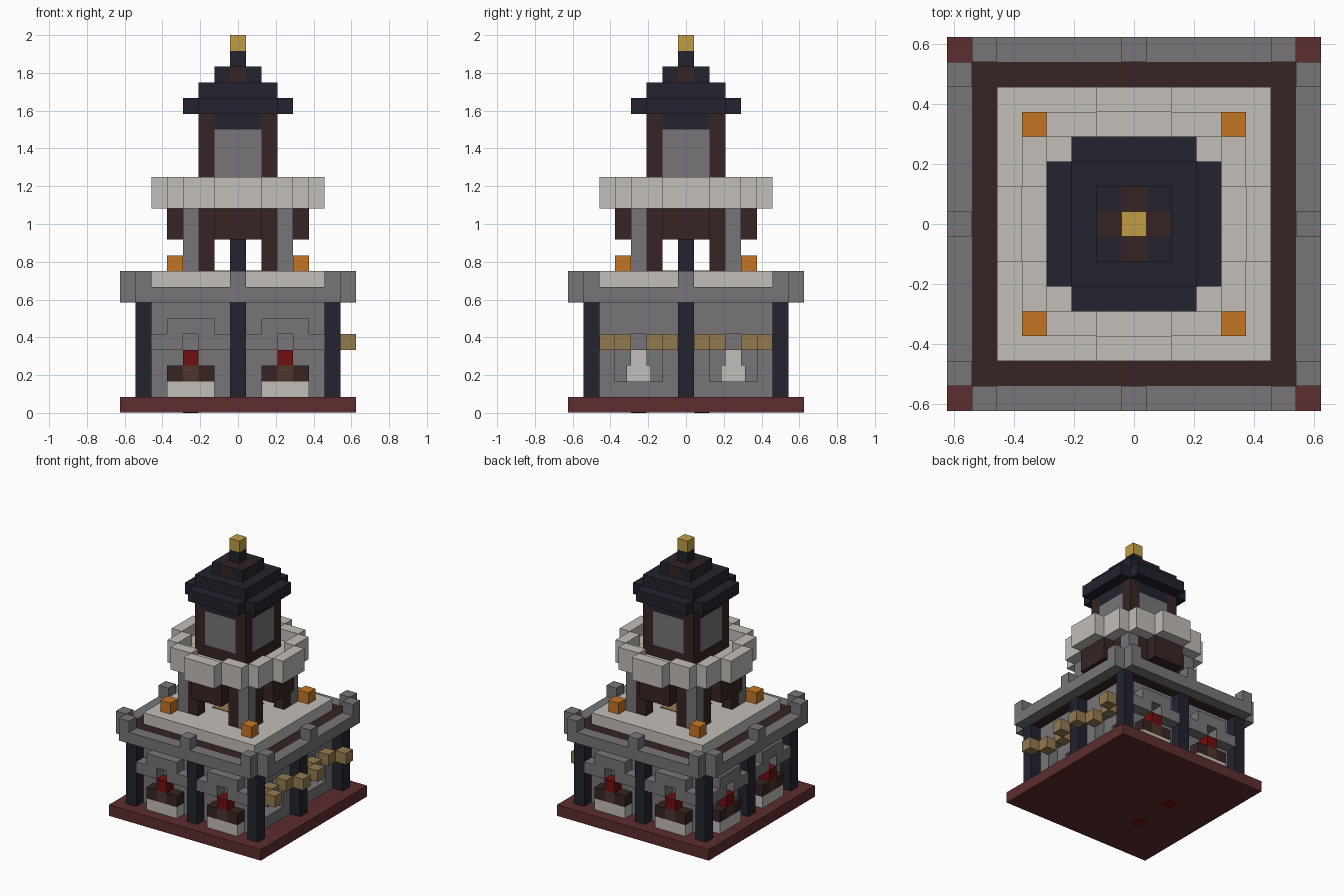
import bpy, bmesh
from mathutils import Matrix

if "Cube" in bpy.data.objects:
    bpy.data.objects.remove(bpy.data.objects["Cube"], do_unlink=True)

U = 2 / 24          # edge of one block


def material(name, r, g, b):
    lin = [((c / 255 + 0.055) / 1.055) ** 2.4 for c in (r, g, b)] + [1]
    m = bpy.data.materials.new(name)
    m.use_nodes = True
    m.diffuse_color = lin
    m.node_tree.nodes["Principled BSDF"].inputs["Base Color"].default_value = lin
    return m


STONE = material("grey stone", 119, 117, 120)
PALE = material("pale stone", 194, 189, 184)
NAVY = material("dark navy", 34, 35, 46)
BRICK = material("brick red", 93, 45, 47)
BROWN = material("dark brown", 55, 36, 36)
GOLD = material("gold", 192, 158, 70)
TAN = material("tan", 148, 122, 78)
ORANGE = material("lamp orange", 196, 118, 36)
RED = material("fire red", 112, 14, 15)
EMBER = material("ember brown", 78, 53, 45)


def part(name, mat, boxes, sides=(0,)):
    """Boxes are inclusive block ranges (x0, x1, y0, y1, z0, z1) centred on
    the axis, repeated on the listed quarter turns (0 front, 1 left ...)."""
    bm = bmesh.new()
    for k in sides:
        turn = Matrix.Rotation(k * 1.5707963, 4, "Z")
        for x0, x1, y0, y1, z0, z1 in boxes:
            centre = ((x0 + x1) / 2 * U, (y0 + y1) / 2 * U, (z0 + z1 + 1) / 2 * U)
            size = ((x1 - x0 + 1) * U, (y1 - y0 + 1) * U, (z1 - z0 + 1) * U)
            m = turn @ Matrix.Translation(centre) @ Matrix.Diagonal((*size, 1))
            bmesh.ops.create_cube(bm, size=1, matrix=m)
    mesh = bpy.data.meshes.new(name)
    bm.to_mesh(mesh)
    bm.free()
    mesh.materials.append(mat)
    ob = bpy.data.objects.new(name, mesh)
    bpy.context.collection.objects.link(ob)
    return ob


def bays(boxes, offset=3):
    """Repeat boxes in the two bays of one side."""
    return [(b[0] + s, b[1] + s, *b[2:]) for s in (-offset, offset) for b in boxes]


ALL = (0, 1, 2, 3)
HEARTH_SIDES = (0, 2, 3)
WINDOW_SIDE = (1,)

# Base slab with two small inlays underneath
part("base_slab", BRICK, [(-7, 7, -7, 7, 0.02, 0)])
part("base_inlays", RED, [(-3, -3, y, y, 0, -0.95) for y in (-3, 1)])

# Ground floor pillars and walls
part("pillars", NAVY, [(-6, -6, -6, -6, 1, 6), (0, 0, -6, -6, 1, 6)], ALL)
part("plain_walls", STONE, [(-5, 4, -5, -5, 1, 6)], HEARTH_SIDES)
part("window_wall", STONE,
     [(-5, 4, -5, -5, 1, 1), (-5, 4, -5, -5, 5, 6), (-5, -5, -5, -5, 2, 4),
      (-1, 1, -5, -5, 2, 4)], WINDOW_SIDE)
part("window_back", STONE,
     [(-4, 4, -4, -4, 1, 1), (-4, 4, -4, -4, 4, 6),
      (-4, -4.25, -4, -4, 2, 2), (-1.75, 1.75, -4, -4, 2, 2), (4.25, 4, -4, -4, 2, 2),
      (-4, -4, -4, -4, 3, 3), (-2, 2, -4, -4, 3, 3), (4, 4, -4, -4, 3, 3)], WINDOW_SIDE)
part("window_interior", PALE, bays([(-1, 1, -2, -2, 1, 4)]), WINDOW_SIDE)

# Hearths under stepped hoods
part("hoods", STONE, bays([(-2, -1, -6, -6, 4, 4), (1, 2, -6, -6, 4, 4),
                           (-1, 1, -6, -6, 5, 5)]), HEARTH_SIDES)
part("hearth_plinths", PALE, bays([(-1, 1, -6, -6, 1, 1)]), HEARTH_SIDES)
part("hearth_logs", BROWN, bays([(-1, -1, -6, -6, 2, 2), (1, 1, -6, -6, 2, 2)]), HEARTH_SIDES)
part("hearth_embers", EMBER, bays([(0, 0, -6, -6, 2, 2)]), HEARTH_SIDES)
part("hearth_flames", RED, bays([(0, 0, -6, -6, 3, 3)]), HEARTH_SIDES)

# Garland draped along the window side
part("garland", TAN, bays([(-2, -2, -7, -7, 4, 4), (-1, -1, -6, -6, 4, 4),
                           (1, 1, -6, -6, 4, 4), (2, 2, -7, -7, 4, 4)]), WINDOW_SIDE)

# Balcony
part("balcony_floor", BROWN, [(-6, 6, -6, 6, 7, 7)])
part("balcony_rail", STONE, [(-6, 6, -7, -7, 7, 7)] +
     [(x, x, -7, -7, 8, 8) for x in (-6, 0, 6)], ALL)
part("terrace", PALE, [(-5, 5, -5, 5, 8, 8)])
part("lamps", ORANGE, [(-4, -4, -4, -4, 9, 9)], ALL)

# Open arcade
part("arcade_floor_inlay", TAN, [(-1, 1, -1, 1, 9, 8.06)])
part("arcade_posts", STONE, [(-3, -3, -3, -3, 9, 12)], ALL)
part("arcade_panels", BROWN, [(-1, 1, -4, -4, 11, 12), (-2, -2, -3, -3, 9, 12),
                              (2, 2, -3, -3, 9, 12)], ALL)
part("centre_column", NAVY, [(0, 0, 0, 0, 9, 12)])

# Upper gallery: floor and stepped parapet
part("gallery_floor", PALE, [(-3, 3, -3, 3, 13, 13)])
part("gallery_parapet", PALE, [(-1, 1, -5, -5, 13, 14), (-3, -2, -4, -4, 13, 14),
                               (2, 3, -4, -4, 13, 14), (-1, 1, -4, -4, 13, 13)], ALL)

# Tower
part("tower_corners", BROWN, [(-2, -2, -2, -2, 14, 18), (-1, 1, -2, -2, 14, 14)], ALL)
part("tower_panels", STONE, [(-1, 1, -2, -2, 15, 17)], ALL)
part("tower_lintels", NAVY, [(-1, 1, -2, -2, 18, 18)], ALL)

# Stepped roof and finial
part("roof_eaves", NAVY, [(-2, 2, -3, -3, 19, 19)], ALL)
part("roof_tiers", NAVY, [(-2, 2, -2, 2, 19, 20), (0, 0, 0, 0, 21, 22)])
part("roof_cap_corners", NAVY, [(-1, -1, -1, -1, 21, 21)], ALL)
part("roof_cap_vents", BROWN, [(0, 0, -1, -1, 21, 21)], ALL)
part("finial", GOLD, [(0, 0, 0, 0, 23, 23)])
